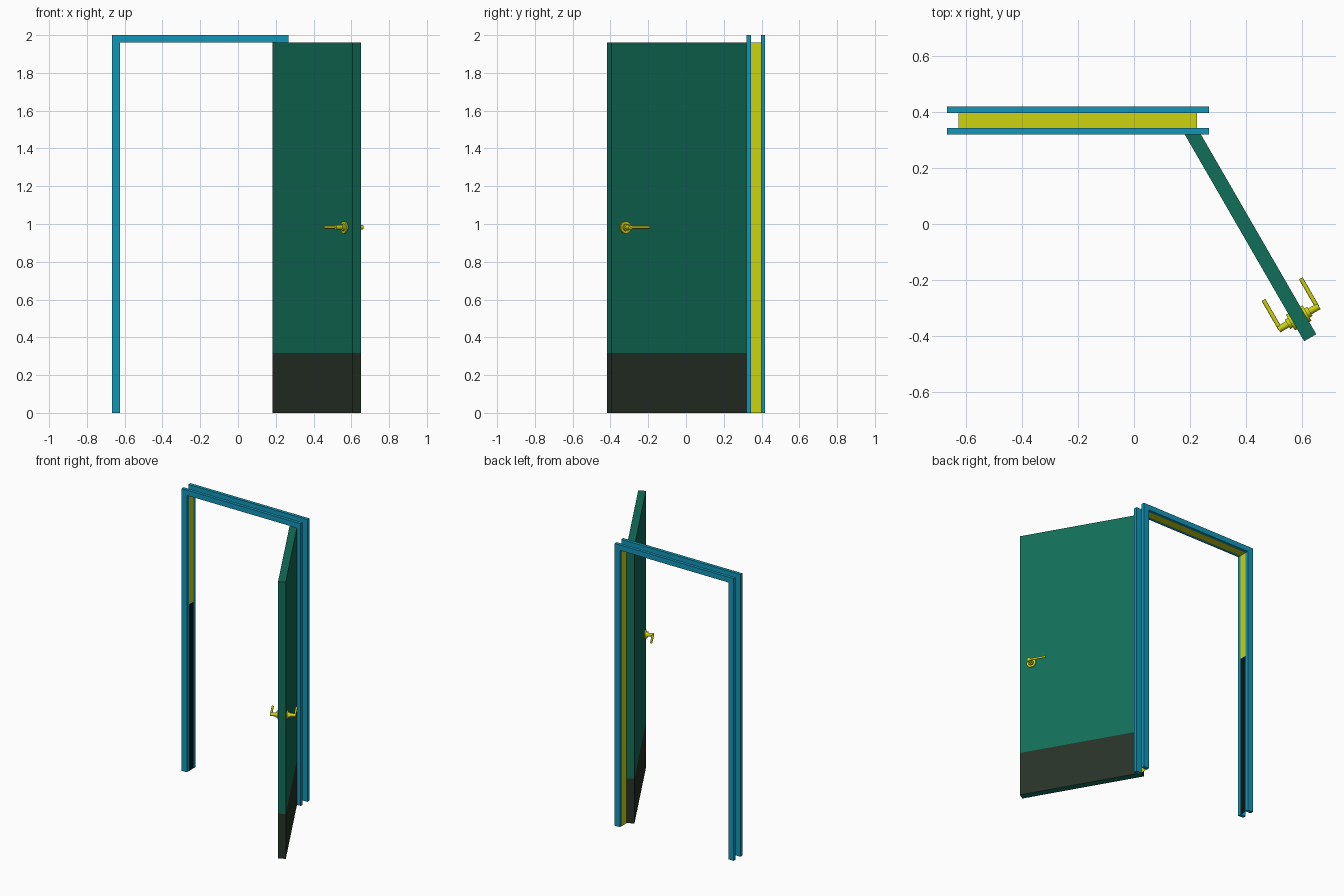
import bpy, bmesh, math
from mathutils import Matrix, Vector

if "Cube" in bpy.data.objects:
    bpy.data.objects.remove(bpy.data.objects["Cube"])

def lin(c):
    c /= 255
    return c / 12.92 if c <= 0.04045 else ((c + 0.055) / 1.055) ** 2.4

def material(name, r, g, b):
    m = bpy.data.materials.new(name)
    m.diffuse_color = (lin(r), lin(g), lin(b), 1)
    m.use_nodes = True
    m.node_tree.nodes["Principled BSDF"].inputs["Base Color"].default_value = m.diffuse_color
    return m

BLUE = material("trim blue", 18, 150, 184)
YELLOW = material("yellow", 205, 210, 13)
GREEN = material("door green", 17, 110, 88)
DARK = material("kick plate dark", 40, 50, 40)
BLACK = material("black", 16, 17, 17)

def finish(name, bm, mats, matrix=Matrix(), recalc=True):
    if recalc:
        bmesh.ops.recalc_face_normals(bm, faces=bm.faces)
    me = bpy.data.meshes.new(name)
    bm.to_mesh(me)
    bm.free()
    for m in mats:
        me.materials.append(m)
    ob = bpy.data.objects.new(name, me)
    ob.matrix_world = matrix
    bpy.context.collection.objects.link(ob)
    return ob

X0, X1, TOP = -0.625, 0.225, 1.962      # opening
W, Y0, Y1, TD = 0.042, 0.343, 0.396, 0.023

# Trims: arch profile extruded, one on each side of the wall
def trim(name, y):
    bm = bmesh.new()
    pts = [(X0 - W, 0), (X0 - W, 2), (X1 + W, 2), (X1 + W, 0),
           (X1, 0), (X1, TOP), (X0, TOP), (X0, 0)]
    f = bm.faces.new([bm.verts.new((x, y, z)) for x, z in pts])
    r = bmesh.ops.extrude_face_region(bm, geom=[f])
    bmesh.ops.translate(bm, vec=(0, TD, 0),
                        verts=[v for v in r["geom"] if isinstance(v, bmesh.types.BMVert)])
    finish(name, bm, [BLUE])

trim("front_trim", Y0 - TD)
trim("back_trim", Y1)

# Jamb lining: thin sheet between the trims, black on the lower latch side
bm = bmesh.new()
path = [(X0, 0), (X0, 1.18), (X0, TOP), (X1, TOP), (X1, 0)]
rows = [(bm.verts.new((x, Y0, z)), bm.verts.new((x, Y1, z))) for x, z in path]
for i, (a, b) in enumerate(zip(rows, rows[1:])):
    f = bm.faces.new((a[0], b[0], b[1], a[1]))
    f.material_index = 1 if i == 0 else 0
    f.normal_update()
    if f.normal.dot(Vector((-0.2, 0.37, 0.98)) - f.calc_center_median()) < 0:
        f.normal_flip()
finish("jamb_lining", bm, [YELLOW, BLACK], recalc=False)

# Door leaf, local x along the leaf, hinged 60 degrees open
LEN, THICK, KICK = 0.85, 0.05, 0.318
pose = Matrix.Translation((X1, Y0, 0)) @ Matrix.Rotation(math.radians(-60), 4, 'Z')
bm = bmesh.new()
bmesh.ops.create_cube(bm, size=1, matrix=Matrix.Translation((LEN / 2, -THICK / 2, TOP / 2))
                      @ Matrix.Diagonal((LEN, THICK, TOP, 1)))
bmesh.ops.bisect_plane(bm, geom=bm.verts[:] + bm.edges[:] + bm.faces[:],
                       plane_co=(0, 0, KICK), plane_no=(0, 0, 1))
for f in bm.faces:
    f.material_index = int(0.01 < f.calc_center_median().z < KICK)
finish("door_leaf", bm, [GREEN, DARK], pose)

# Lever handles, mirrored on both faces
def rod(bm, a, b, radius, sides=24):
    a, b = Vector(a), Vector(b)
    rot = (b - a).to_track_quat('Z', 'Y').to_matrix().to_4x4()
    bmesh.ops.create_cone(bm, cap_ends=True, segments=sides, radius1=radius, radius2=radius,
                          depth=(b - a).length, matrix=Matrix.Translation((a + b) / 2) @ rot)

HX, HZ = 0.768, 0.982
for name, s in (("right_handle", 1), ("left_handle", -1)):
    bm = bmesh.new()
    at = lambda n: (HX, -THICK / 2 + s * n, HZ)
    rod(bm, at(0.024), at(0.034), 0.032)      # rosette
    rod(bm, at(0.034), at(0.046), 0.019)      # collar
    rod(bm, at(0.046), at(0.083), 0.012)      # neck
    lever = at(0.077)
    rod(bm, lever, (HX - 0.118, lever[1], HZ), 0.0075, 16)
    ob = finish(name, bm, [YELLOW], pose)
    bpy.ops.object.select_all(action='DESELECT')
    ob.select_set(True)
    bpy.context.view_layer.objects.active = ob
    bpy.ops.object.shade_smooth_by_angle(angle=math.radians(35))
